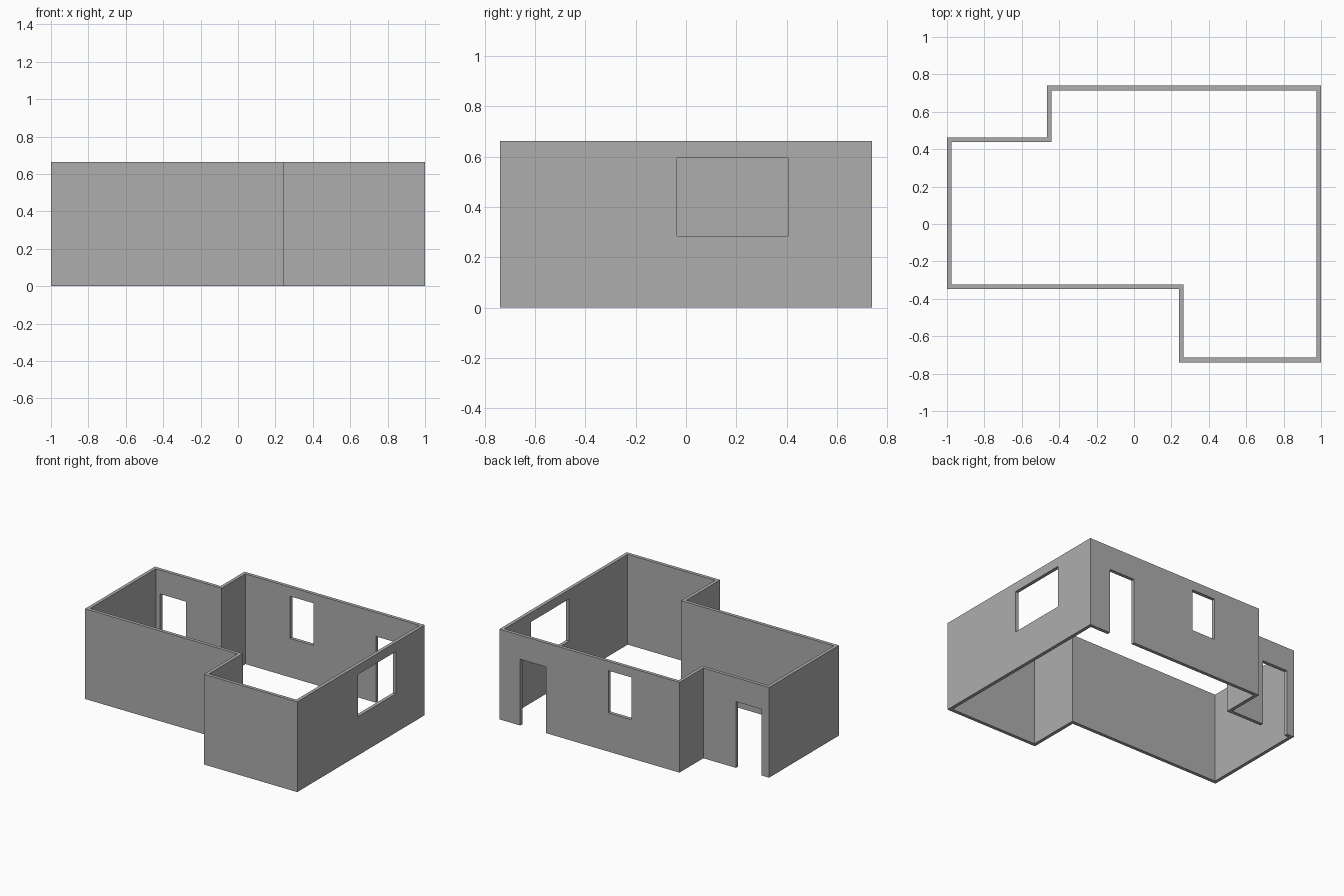
import bpy
import bmesh
from mathutils import Vector

cube = bpy.data.objects.get("Cube")
if cube:
    bpy.data.objects.remove(cube, do_unlink=True)

HEIGHT = 0.663
THICK = 0.025
# Outer footprint, counter-clockwise from the front right corner
OUTLINE = [(1, -0.74), (1, 0.74), (-0.465, 0.74), (-0.465, 0.463),
           (-1, 0.463), (-1, -0.348), (0.24, -0.348), (0.24, -0.74)]

plaster = bpy.data.materials.new("wall grey")
grey = (0.42, 0.42, 0.42, 1)
plaster.diffuse_color = grey
plaster.use_nodes = True
plaster.node_tree.nodes["Principled BSDF"].inputs["Base Color"].default_value = grey


def add_object(name, bm):
    bmesh.ops.recalc_face_normals(bm, faces=bm.faces)
    mesh = bpy.data.meshes.new(name)
    bm.to_mesh(mesh)
    bm.free()
    mesh.materials.append(plaster)
    obj = bpy.data.objects.new(name, mesh)
    bpy.context.collection.objects.link(obj)
    return obj


def inset(points, distance):
    """Move every corner of a right-angled outline inward."""
    result = []
    for i, p in enumerate(points):
        p = Vector(p)
        before = (p - Vector(points[i - 1])).normalized()
        after = (Vector(points[(i + 1) % len(points)]) - p).normalized()
        normals = Vector((-before.y, before.x)) + Vector((-after.y, after.x))
        result.append(p + normals * distance)
    return result


def cutter(name, low, high):
    bm = bmesh.new()
    bmesh.ops.create_cube(bm, size=1)
    low, high = Vector(low), Vector(high)
    bmesh.ops.scale(bm, vec=high - low, verts=bm.verts)
    bmesh.ops.translate(bm, vec=(low + high) / 2, verts=bm.verts)
    obj = add_object(name, bm)
    obj.hide_render = True
    return obj


# Continuous wall ring with mitred corners
bm = bmesh.new()
rings = [[bm.verts.new((p[0], p[1], z)) for p in points]
         for points, z in ((OUTLINE, 0), (OUTLINE, HEIGHT),
                           (inset(OUTLINE, THICK), HEIGHT),
                           (inset(OUTLINE, THICK), 0))]
count = len(OUTLINE)
for k in range(4):
    a, b = rings[k], rings[(k + 1) % 4]
    for i in range(count):
        j = (i + 1) % count
        bm.faces.new((a[i], a[j], b[j], b[i]))
walls = add_object("house_walls", bm)

# Door and window openings
SILL, LINTEL, DOOR_TOP = 0.285, 0.595, 0.487
openings = [
    cutter("side_window_cut", (0.9, -0.035, SILL), (1.1, 0.405, LINTEL)),
    cutter("back_window_cut", (-0.077, 0.65, SILL), (0.114, 0.85, LINTEL)),
    cutter("back_door_cut", (0.62, 0.65, -0.1), (0.83, 0.85, DOOR_TOP)),
    cutter("step_door_cut", (-0.94, 0.38, -0.1), (-0.73, 0.55, DOOR_TOP)),
]
bpy.context.view_layer.objects.active = walls
for opening in openings:
    mod = walls.modifiers.new(opening.name, "BOOLEAN")
    mod.operation = "DIFFERENCE"
    mod.solver = "EXACT"
    mod.object = opening
    bpy.ops.object.modifier_apply(modifier=mod.name)
for opening in openings:
    bpy.data.objects.remove(opening, do_unlink=True)
